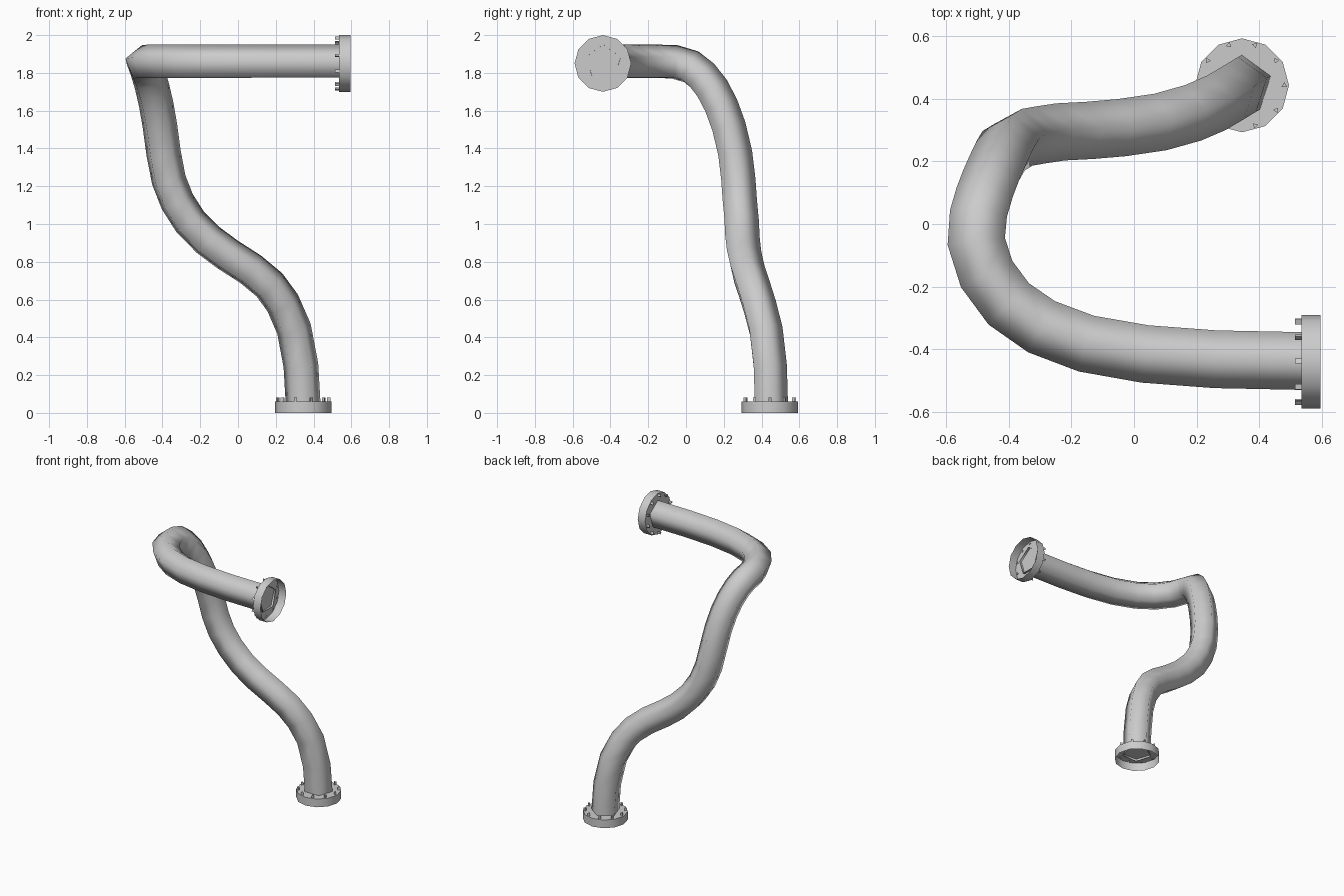
import bpy, bmesh, math
from mathutils import Vector, Matrix

cube = bpy.data.objects.get("Cube")
if cube:
    bpy.data.objects.remove(cube, do_unlink=True)

grey = bpy.data.materials.new("grey_metal")
grey.use_nodes = True
grey.diffuse_color = (0.6, 0.6, 0.6, 1)
grey.node_tree.nodes["Principled BSDF"].inputs["Base Color"].default_value = (0.6, 0.6, 0.6, 1)


def add_object(name, bm, smooth_angle):
    bmesh.ops.recalc_face_normals(bm, faces=bm.faces)
    mesh = bpy.data.meshes.new(name)
    bm.to_mesh(mesh)
    bm.free()
    mesh.materials.append(grey)
    obj = bpy.data.objects.new(name, mesh)
    bpy.context.collection.objects.link(obj)
    bpy.ops.object.select_all(action='DESELECT')
    obj.select_set(True)
    bpy.context.view_layer.objects.active = obj
    bpy.ops.object.shade_smooth_by_angle(angle=math.radians(smooth_angle))
    return obj


# Centre line of the pipe, from the floor flange to the upper flange
path = [Vector(p) for p in (
    (.345, .443, .045), (.333, .437, .25), (.297, .415, .44), (.238, .38, .575),
    (.168, .35, .67), (.068, .322, .753), (-.055, .304, .832), (-.16, .295, .91),
    (-.257, .29, 1.008), (-.325, .28, 1.115), (-.37, .272, 1.23), (-.397, .255, 1.37),
    (-.416, .222, 1.51), (-.435, .182, 1.62), (-.456, .135, 1.71), (-.477, .08, 1.78),
    (-.495, .02, 1.828), (-.502, -.06, 1.851), (-.47, -.16, 1.853), (-.4, -.255, 1.853),
    (-.295, -.328, 1.853), (-.152, -.382, 1.853), (.035, -.415, 1.853),
    (.26, -.432, 1.853), (.55, -.438, 1.853))]


def build_pipe(radius=.097, sides=5):
    last = len(path) - 1
    tangents = [Vector((0, 0, 1))]
    for a, b, c in zip(path, path[1:], path[2:]):
        tangents.append(((b - a).normalized() + (c - b).normalized()).normalized())
    tangents.append(Vector((1, 0, 0)))
    # Carry the corner direction along the path without twist
    ups = [Vector((0, 1, 0))]
    for t0, t1 in zip(tangents, tangents[1:]):
        ups.append(t0.rotation_difference(t1) @ ups[-1])
    # Spread the leftover twist so the last corner points up
    goal = Vector((0, 0, 1))
    twist = math.atan2(ups[-1].cross(goal).dot(tangents[-1]), ups[-1].dot(goal))
    bm = bmesh.new()
    rings = []
    for i, (p, t, up) in enumerate(zip(path, tangents, ups)):
        ring = []
        for k in range(sides):
            angle = twist * i / last + math.tau * k / sides
            ring.append(bm.verts.new(p + Matrix.Rotation(angle, 3, t) @ up * radius))
        rings.append(ring)
    for r0, r1 in zip(rings, rings[1:]):
        for k in range(sides):
            n = (k + 1) % sides
            bm.faces.new((r0[k], r0[n], r1[n], r1[k]))
    add_object("pipe", bm, 180)


def build_flange(name, matrix, radius=.15, depth=.06, bolts=10):
    # Shallow cup, open on its outer side
    bm = bmesh.new()
    bmesh.ops.create_cone(bm, cap_ends=True, segments=12, radius1=radius, radius2=radius,
                          depth=depth, matrix=Matrix.Translation((0, 0, depth / 2)))
    base = [f for f in bm.faces if f.calc_center_median().z < .001]
    bmesh.ops.delete(bm, geom=base, context='FACES_ONLY')
    add_object(name, bm, 40).matrix_world = matrix
    # Ring of small three-sided bolts
    bm = bmesh.new()
    for k in range(bolts):
        place = Matrix.Rotation(math.tau * k / bolts, 4, 'Z') @ Matrix.Translation((.135, 0, .068))
        bmesh.ops.create_cone(bm, cap_ends=True, segments=3, radius1=.01, radius2=.01,
                              depth=.026, matrix=place)
    add_object(name + "_bolts", bm, 30).matrix_world = matrix


build_pipe()
build_flange("floor_flange", Matrix.Translation((.345, .443, 0)))
# Turned so its open side faces +x
turn = Matrix(((0, 0, -1), (0, 1, 0), (1, 0, 0))).to_4x4()
build_flange("upper_flange", Matrix.Translation((.595, -.44, 1.85)) @ turn)
